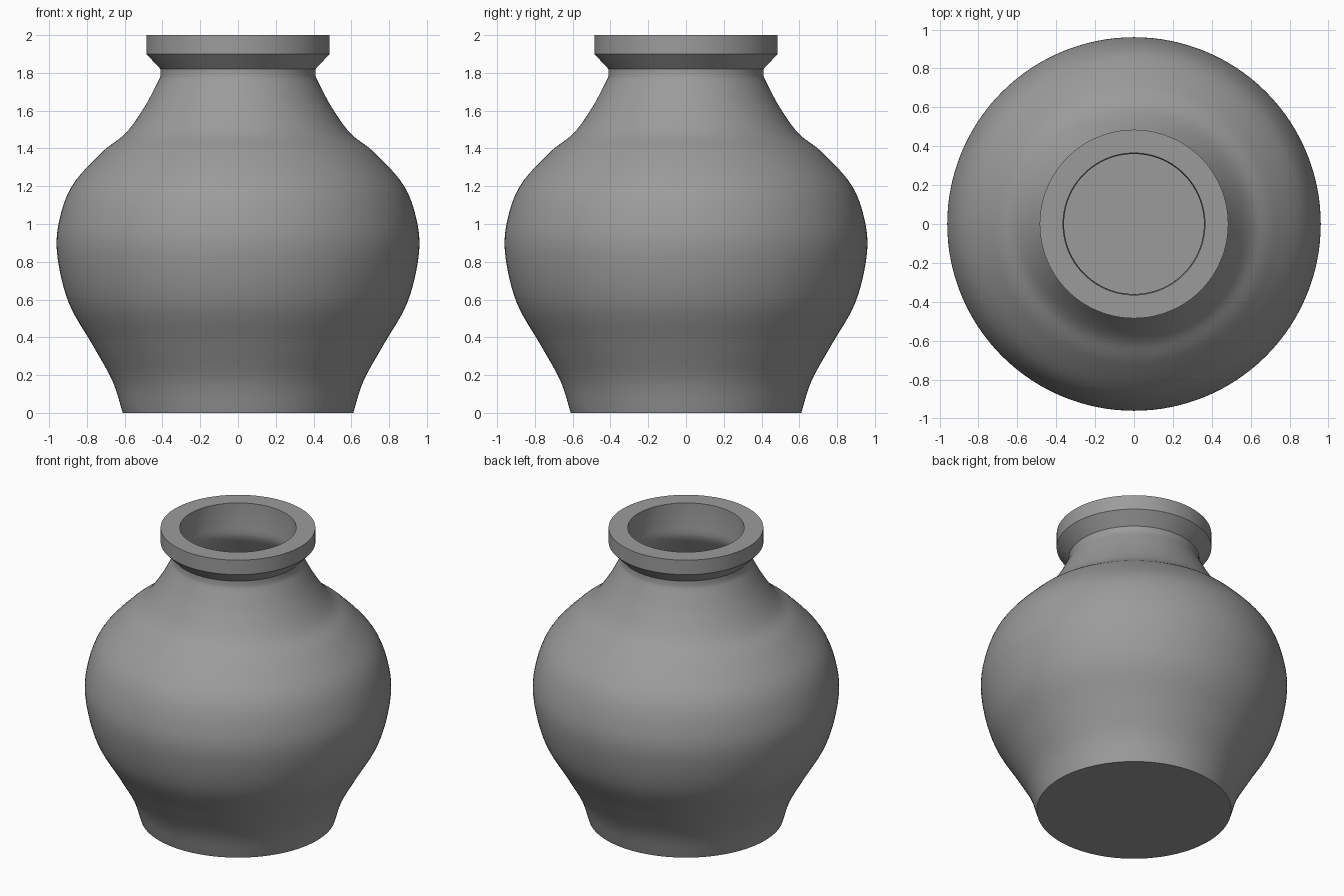
import bpy
import bmesh
from math import pi, radians
from mathutils import Vector

cube = bpy.data.objects.get("Cube")
if cube:
    bpy.data.objects.remove(cube, do_unlink=True)

SEGMENTS = 128
WALL = 0.05


def smooth_path(points, steps=6):
    """Catmull-Rom curve through (radius, height) points."""
    p = [Vector(q) for q in points]
    p = [2 * p[0] - p[1]] + p + [2 * p[-1] - p[-2]]
    path = []
    for a, b, c, d in zip(p, p[1:], p[2:], p[3:]):
        for i in range(steps):
            t = i / steps
            path.append(0.5 * (2 * b + (c - a) * t
                               + (2 * a - 5 * b + 4 * c - d) * t ** 2
                               + (3 * b - a - 3 * c + d) * t ** 3))
    return path + [p[-2]]


def inset_path(path, distance):
    """Shift a rising outline towards the axis to give the wall thickness."""
    result = []
    for i, point in enumerate(path):
        along = (path[min(i + 1, len(path) - 1)] - path[max(i - 1, 0)]).normalized()
        result.append(point + Vector((-along.y, along.x)) * distance)
    return result


def lathe(name, profile, material):
    """Revolve a (radius, height) profile around the z axis."""
    bm = bmesh.new()
    verts = [bm.verts.new((r, 0, z)) for r, z in profile]
    edges = [bm.edges.new(pair) for pair in zip(verts, verts[1:])]
    bmesh.ops.spin(bm, geom=verts + edges, cent=(0, 0, 0), axis=(0, 0, 1),
                   angle=2 * pi, steps=SEGMENTS, use_duplicate=False)
    bmesh.ops.remove_doubles(bm, verts=bm.verts, dist=0.0001)
    bmesh.ops.recalc_face_normals(bm, faces=bm.faces)
    mesh = bpy.data.meshes.new(name)
    bm.to_mesh(mesh)
    bm.free()
    mesh.materials.append(material)
    obj = bpy.data.objects.new(name, mesh)
    bpy.context.collection.objects.link(obj)
    bpy.ops.object.select_all(action='DESELECT')
    bpy.context.view_layer.objects.active = obj
    obj.select_set(True)
    bpy.ops.object.shade_smooth_by_angle(angle=radians(35))
    return obj


# Grey clay
clay = bpy.data.materials.new("grey_clay")
clay.use_nodes = True
colour = (0.33, 0.33, 0.33, 1)
clay.diffuse_color = colour
clay.node_tree.nodes["Principled BSDF"].inputs["Base Color"].default_value = colour

# Body outline from foot to neck
body = smooth_path([(0.61, 0), (0.665, 0.17), (0.77, 0.36), (0.895, 0.58),
                    (0.955, 0.82), (0.95, 1.0), (0.88, 1.2), (0.72, 1.38),
                    (0.595, 1.48), (0.495, 1.62), (0.415, 1.77)])

# Flared collar and flat rim, then the mouth
collar = [(0.41, 1.785), (0.41, 1.82), (0.485, 1.9), (0.485, 2.0)]
mouth = [(0.365, 2.0), (0.365, 1.82), (0.36, 1.79)]

# Hollow inside, closed by a flat floor
inside = [p for p in reversed(inset_path(body, WALL)) if WALL < p.y < 1.77]

outline = ([(0, 0)] + [tuple(p) for p in body] + collar + mouth
           + [tuple(p) for p in inside] + [(inside[-1].x, WALL), (0, WALL)])
lathe("vase", outline, clay)
